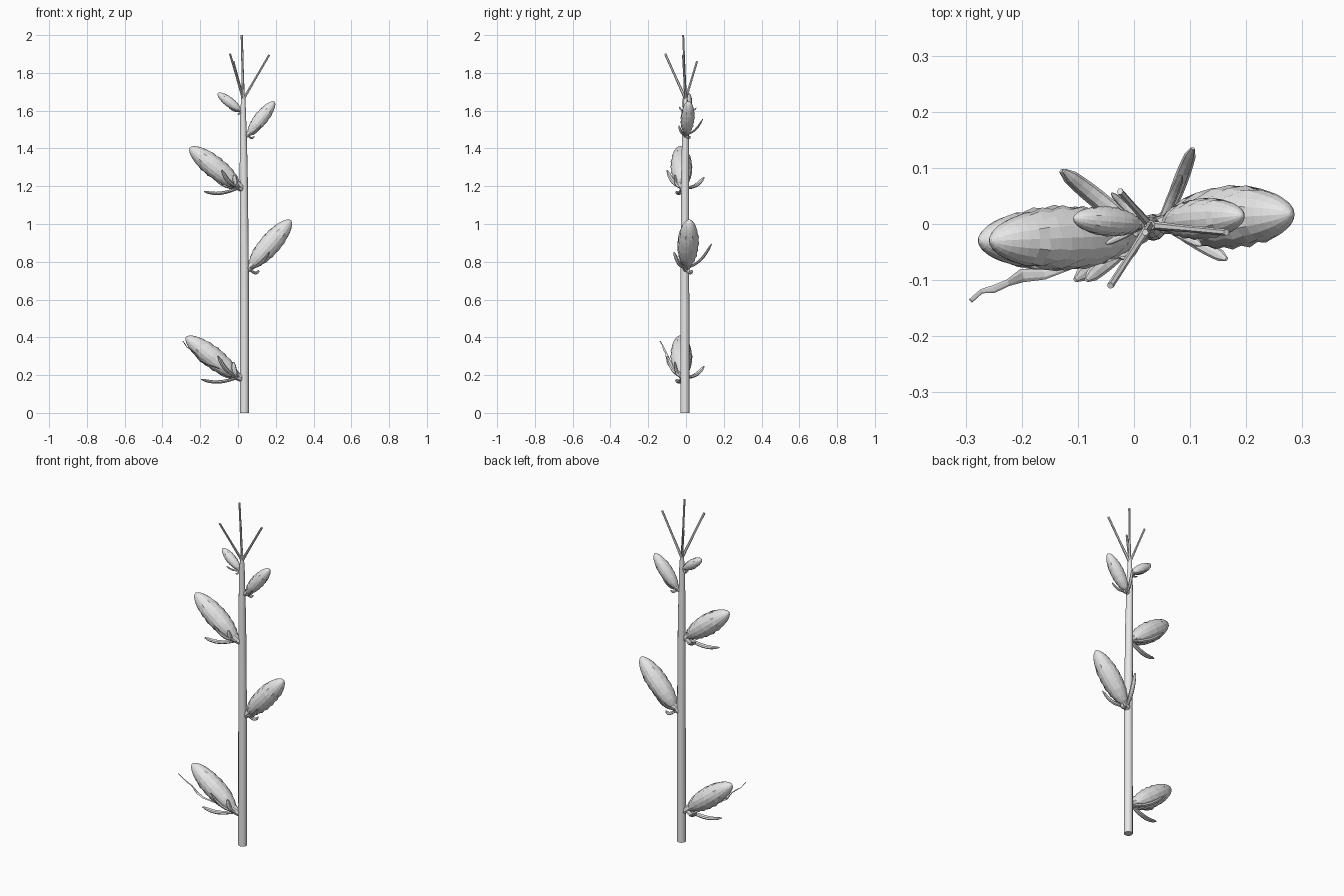
import bpy, bmesh, math, random
from mathutils import Vector

random.seed(4)
cube = bpy.data.objects.get("Cube")
if cube:
    bpy.data.objects.remove(cube)

grey = bpy.data.materials.new("plain_light_grey")
grey.use_nodes = True
grey.diffuse_color = (0.8, 0.8, 0.8, 1)
grey.node_tree.nodes["Principled BSDF"].inputs["Base Color"].default_value = (0.8, 0.8, 0.8, 1)


def sweep(name, path, radii, sides, flat=1.0, smooth=False, bump=0.0, bump_rings=0):
    """Skin a row of rings along a path; bump makes a raised kernel pattern."""
    pts = [Vector(p) for p in path]
    bm = bmesh.new()
    rings = []
    for i, p in enumerate(pts):
        d = (pts[min(i + 1, len(pts) - 1)] - pts[max(i - 1, 0)]).normalized()
        ref = Vector((0, 0, 1)) if abs(d.z) < 0.9 else Vector((0, 1, 0))
        u = d.cross(ref).normalized()
        v = u.cross(d)
        ring = []
        for s in range(sides):
            a = math.tau * s / sides
            r = radii[i]
            if 0 < i < bump_rings:
                r += bump * (1 if (s + i) % 2 else -1) * random.uniform(0.4, 1)
            ring.append(bm.verts.new(p + r * (u * math.cos(a) + v * math.sin(a) * flat)))
        rings.append(ring)
    for low, high in zip(rings, rings[1:]):
        for s in range(sides):
            t = (s + 1) % sides
            bm.faces.new((low[s], low[t], high[t], high[s]))
    bm.faces.new(rings[0][::-1])
    bm.faces.new(rings[-1])
    bmesh.ops.recalc_face_normals(bm, faces=bm.faces)
    mesh = bpy.data.meshes.new(name)
    bm.to_mesh(mesh)
    bm.free()
    mesh.materials.append(grey)
    ob = bpy.data.objects.new(name, mesh)
    bpy.context.collection.objects.link(ob)
    if smooth:
        for poly in mesh.polygons:
            poly.use_smooth = len(poly.vertices) == 4
    return ob


def pod(name, base, tip, radius):
    """Plump pod with a kernelled lower part and a smooth rounded tip."""
    a, b = Vector(base), Vector(tip)
    rings = 22
    path, radii = [], []
    for i in range(rings + 1):
        t = (1 - math.cos(math.pi * i / rings)) / 2
        path.append(a.lerp(b, t))
        radii.append(radius * max(0.06, (4 * t * (1 - t)) ** 0.55))
    sweep(name, path, radii, 16, bump=radius * 0.06, bump_rings=15)


def bract(name, base, tip, width, sag=0.02):
    """Narrow fleshy leaf, curving away from the pod, with a blunt tip."""
    a, b = Vector(base), Vector(tip)
    out = Vector((b.x - a.x, b.y - a.y, 0)).normalized()
    path, radii = [], []
    for i in range(9):
        t = i / 8
        curve = math.sin(math.pi * t) * sag
        path.append(a.lerp(b, t) + out * curve * 0.5 - Vector((0, 0, curve)))
        radii.append(width * (0.65 + 0.35 * math.sin(math.pi * t)) * (0.45 if i == 8 else 1))
    sweep(name, path, radii, 8, flat=0.6)


# Main stem
sweep("stem", [(0.034, -0.006, 0), (0.034, -0.006, 0.8), (0.03, -0.004, 1.3),
               (0.027, -0.002, 1.6), (0.028, -0.002, 1.69)],
      [0.024, 0.023, 0.021, 0.015, 0.009], 12, smooth=True)

# Pods: base, tip, radius, bract width, bract tips
clusters = {
    "lower": ((-0.005, -0.02, 0.195), (-0.275, -0.03, 0.402), 0.056, 0.015,
              [(-0.195, -0.05, 0.178), (-0.105, -0.1, 0.3), (-0.13, 0.095, 0.247), (-0.025, -0.06, 0.27)]),
    "middle": ((0.065, 0.005, 0.772), (0.28, 0.018, 1.02), 0.055, 0.013,
               [(0.165, -0.063, 0.85), (0.105, 0.135, 0.895), (0.11, 0.03, 0.755)]),
    "upper": ((0.005, -0.02, 1.2), (-0.255, -0.03, 1.405), 0.056, 0.015,
              [(-0.18, -0.05, 1.172), (-0.085, -0.1, 1.285), (-0.125, 0.095, 1.247), (-0.02, -0.06, 1.26)]),
    "small": ((0.055, 0.003, 1.475), (0.193, 0.015, 1.648), 0.036, 0.009,
              [(0.12, -0.038, 1.52), (0.085, 0.088, 1.555), (0.085, 0.02, 1.465)]),
    "top": ((0.012, 0.0, 1.602), (-0.107, 0.01, 1.692), 0.026, 0.007,
            [(-0.05, -0.035, 1.62), (-0.04, 0.055, 1.615), (0.0, -0.02, 1.585)]),
}
for label, (base, tip, radius, width, bracts) in clusters.items():
    pod(label + "_pod", base, tip, radius)
    root = Vector((0.03, -0.004, base[2] - radius * 0.4))
    sweep(label + "_stalk", [root, root.lerp(Vector(base), 0.6),
                            Vector(base).lerp(Vector(tip), 0.06)],
          [radius * 0.25, radius * 0.35, radius * 0.45], 8)
    for n, end in enumerate(bracts):
        bract(f"{label}_bract_{n + 1}", root.lerp(Vector(base), 0.7), end, width, radius * 0.35)

# Withered ribbon hanging beside the lowest pod
sweep("withered_tendril",
      [(-0.1, -0.07, 0.235), (-0.16, -0.09, 0.255), (-0.2, -0.092, 0.275), (-0.225, -0.105, 0.315),
       (-0.25, -0.116, 0.335), (-0.272, -0.12, 0.35), (-0.291, -0.137, 0.38)],
      [0.006, 0.009, 0.012, 0.006, 0.007, 0.004, 0.004], 6, flat=0.35)

# Bare shoots at the crown
for n, end in enumerate([(0.02, -0.015, 2.0), (0.165, -0.015, 1.895),
                         (-0.042, -0.11, 1.9), (-0.025, 0.058, 1.86)]):
    root = Vector((0.028, -0.002, 1.66))
    sweep(f"crown_shoot_{n + 1}", [root, root.lerp(Vector(end), 0.5), end],
          [0.008, 0.006, 0.006], 6)
